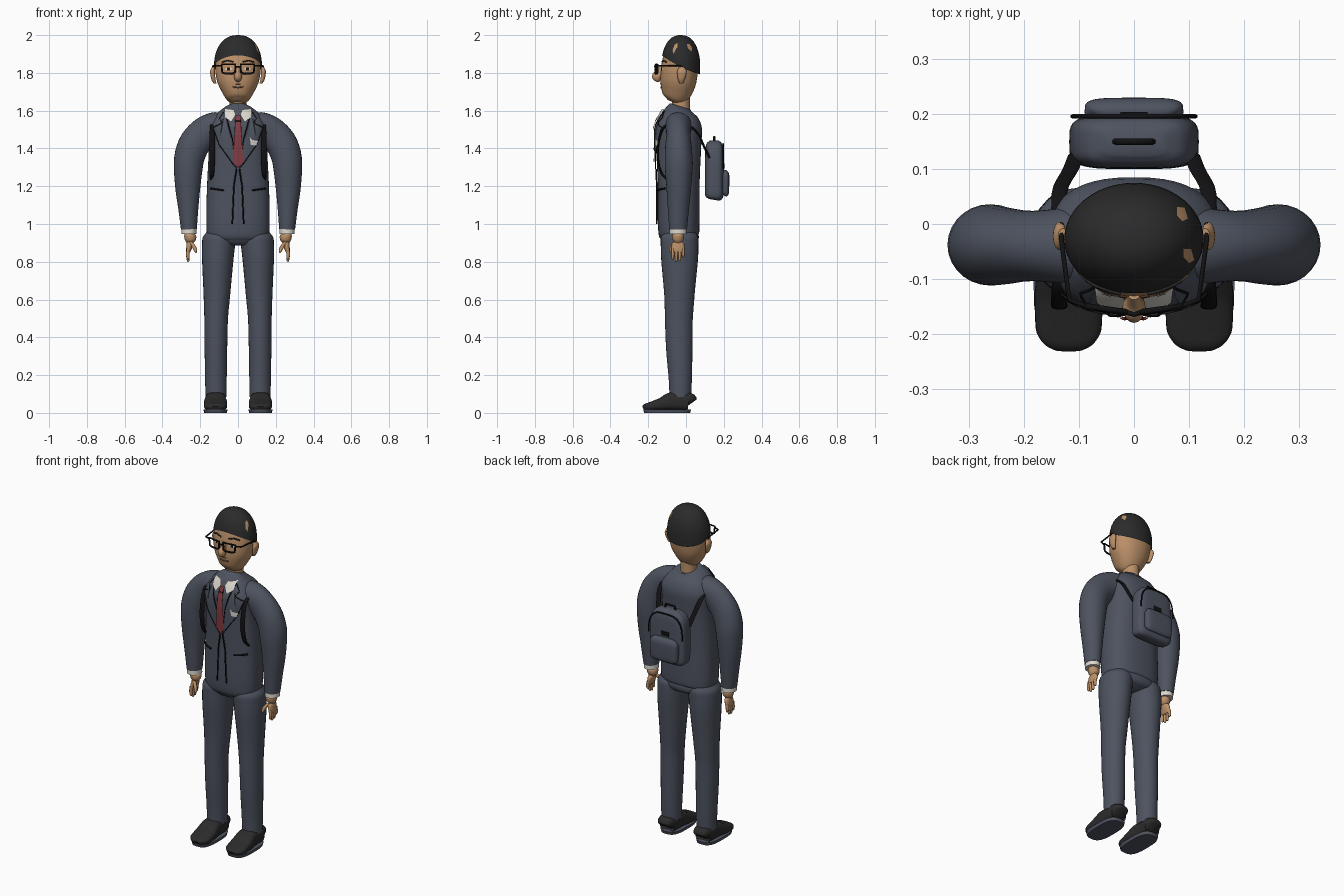
import bpy, bmesh, math
from mathutils import Vector
from mathutils.bvhtree import BVHTree

if "Cube" in bpy.data.objects:
    bpy.data.objects.remove(bpy.data.objects["Cube"])

X, Y = Vector((1, 0, 0)), Vector((0, 1, 0))
BACKWARD, DOWN = Vector((0, 1, 0)), Vector((0, 0, -1))


def material(name, *rgb):
    m = bpy.data.materials.new(name)
    m.use_nodes = True
    m.diffuse_color = (*rgb, 1)
    node = m.node_tree.nodes["Principled BSDF"]
    node.inputs["Base Color"].default_value = (*rgb, 1)
    node.inputs["Roughness"].default_value = 0.8
    return m


SUIT = material("slate suit", .075, .086, .115)
SKIN = material("tan skin", .5, .28, .14)
HAIR = material("charcoal", .024, .024, .024)
LINE = material("black trim", .006, .006, .007)
WHITE = material("off white cloth", .72, .69, .62)
RED = material("dark red", .24, .045, .055)
LIPS = material("brown lips", .2, .09, .05)


def finish(name, bm, mat, angle=50):
    bmesh.ops.recalc_face_normals(bm, faces=bm.faces)
    me = bpy.data.meshes.new(name)
    bm.to_mesh(me)
    bm.free()
    ob = bpy.data.objects.new(name, me)
    bpy.context.collection.objects.link(ob)
    me.materials.append(mat)
    bpy.ops.object.select_all(action='DESELECT')
    ob.select_set(True)
    bpy.context.view_layer.objects.active = ob
    bpy.ops.object.shade_smooth_by_angle(angle=math.radians(angle))
    return ob


def resample(rows, steps):
    """Smooth in-between rows that never overshoot the given ones."""
    n = len(rows)
    d = [[b - a for a, b in zip(rows[i], rows[i + 1])] for i in range(n - 1)]
    mean = lambda a, b: 2 * a * b / (a + b) if a * b > 0 else 0
    m = [d[0]] + [[mean(a, b) for a, b in zip(d[i], d[i + 1])] for i in range(n - 2)] + [d[-1]]
    out = []
    for i in range(n - 1):
        for k in range(steps):
            t = k / steps
            h = t * t * (3 - 2 * t)
            out.append([p + e * h + a * t * (1 - t) ** 2 - b * t * t * (1 - t)
                        for p, e, a, b in zip(rows[i], d[i], m[i], m[i + 1])])
    return out + [list(rows[-1])]


def loft(name, rows, mat, side=X, power=2.0, n=28, steps=4, flip=1):
    """Rows are x, y, z, radius along side, radius across; capped at both ends."""
    pts = resample([(r[0] * flip, *r[1:]) for r in rows], steps)
    bm = bmesh.new()
    rings = []
    for i, (x, y, z, ra, rb) in enumerate(pts):
        a, b = pts[max(i - 1, 0)], pts[min(i + 1, len(pts) - 1)]
        across = (Vector(b[:3]) - Vector(a[:3])).cross(side).normalized()
        ring = []
        for k in range(n):
            c, s = math.cos(math.tau * k / n), math.sin(math.tau * k / n)
            u = math.copysign(abs(c) ** (2 / power), c) * ra
            v = math.copysign(abs(s) ** (2 / power), s) * rb
            ring.append(bm.verts.new(Vector((x, y, z)) + side * u + across * v))
        rings.append(ring)
    for r0, r1 in zip(rings, rings[1:]):
        for k in range(n):
            bm.faces.new((r0[k], r0[k - 1], r1[k - 1], r1[k]))
    bm.faces.new(rings[0])
    bm.faces.new(rings[-1])
    return finish(name, bm, mat)


def tower(name, rows, mat, **kw):
    """Upright loft; rows are z, half width, front y, back y."""
    return loft(name, [(0, (f + b) / 2, z, w, (b - f) / 2) for z, w, f, b in rows], mat, **kw)


def tree(ob):
    return BVHTree.FromPolygons([v.co for v in ob.data.vertices],
                                [p.vertices for p in ob.data.polygons])


def onto(surface, p, way, lift):
    hit = surface.ray_cast(p - way * 2, way)[0] or surface.find_nearest(p)[0]
    return hit - way * lift


def tube(name, pts, r, mat=LINE, closed=False):
    cu = bpy.data.curves.new(name, 'CURVE')
    cu.dimensions = '3D'
    cu.bevel_depth, cu.bevel_resolution, cu.use_fill_caps = r, 1, True
    sp = cu.splines.new('POLY')
    sp.points.add(len(pts) - 1)
    for q, p in zip(sp.points, pts):
        q.co = (*p, 1)
    sp.use_cyclic_u = closed
    cu.materials.append(mat)
    ob = bpy.data.objects.new(name, cu)
    bpy.context.collection.objects.link(ob)


def plate(name, flat, mat, surface, flip=1, lift=.005, way=BACKWARD):
    """Thin patch laid on a surface; flat points are x,z or x,y."""
    bm = bmesh.new()
    up = way == DOWN
    bm.faces.new([bm.verts.new((x * flip, w if up else 0, 1.9 if up else w)) for x, w in flat])
    bmesh.ops.triangulate(bm, faces=bm.faces)
    bmesh.ops.subdivide_edges(bm, edges=bm.edges, cuts=3, use_grid_fill=True)
    for v in bm.verts:
        v.co = onto(surface, v.co.copy(), way, lift)
    finish(name, bm, mat)


def seam(name, flat, surface, flip=1, r=.003, mat=LINE, lift=.006):
    pts = []
    for (x, z), (p, q) in zip(flat, flat[1:]):
        pts += [onto(surface, Vector(((x + (p - x) * k / 6) * flip, 0, z + (q - z) * k / 6)),
                     BACKWARD, lift) for k in range(7)]
    tube(name, pts, r, mat)


# Body
torso = tower("jacket_body", [
    (.925, .155, -.13, .06), (.95, .165, -.145, .07), (1.05, .168, -.15, .072), (1.2, .164, -.15, .072),
    (1.4, .155, -.158, .08), (1.5, .16, -.16, .085), (1.57, .125, -.135, .06),
    (1.605, .085, -.105, .038), (1.622, .052, -.085, .028)], SUIT, power=2.5, n=48)
tower("trouser_hips", [(.885, .04, -.09, .02), (.9, .11, -.12, .05), (.93, .16, -.135, .068),
                       (.96, .16, -.13, .06)], SUIT, power=2.3)
tower("neck", [(1.58, .046, -.075, .02), (1.72, .044, -.075, .02)], SKIN)

# Head and hair
head = tower("head", [
    (1.645, .03, -.10, -.04), (1.66, .058, -.122, -.005), (1.70, .085, -.133, .03),
    (1.76, .112, -.136, .055), (1.82, .12, -.132, .064), (1.88, .117, -.122, .062),
    (1.94, .088, -.095, .038), (1.985, .035, -.05, 0)], SKIN, power=2.15, n=40)
bm = bmesh.new()
layers, around = 14, 48
grid = []
for k in range(around):
    a = math.tau * k / around
    s = math.sin(a)
    end = math.acos(-.05 - .315 * s + .065 * s * s)
    col = []
    for i in range(1, layers + 1):
        t = end * i / layers
        r = math.sin(min(t, math.pi / 2)) ** .85
        col.append(bm.verts.new((.127 * r * math.cos(a), -.028 + .103 * r * s, 1.84 + .16 * math.cos(t))))
    grid.append(col)
tip = bm.verts.new((0, -.028, 2.0))
for k in range(around):
    p, q = grid[k - 1], grid[k]
    bm.faces.new((tip, p[0], q[0]))
    for i in range(layers - 1):
        bm.faces.new((p[i], p[i + 1], q[i + 1], q[i]))
hair = finish("hair_cap", bm, HAIR)
for x, y in ((.088, .018), (.1, -.058)):
    plate("bare_scalp_patch", [(x - .01, y + .013), (x + .004, y + .012), (x + .01, y - .008),
                               (x, y - .013), (x - .01, y - .002)], SKIN, tree(hair), lift=.002, way=DOWN)

# Face
face = tree(head)
loft("nose", [(0, -.13, 1.835, .01, .008), (0, -.142, 1.80, .015, .02), (0, -.152, 1.782, .021, .028),
              (0, -.145, 1.768, .018, .02), (0, -.135, 1.762, .008, .008)], SKIN, n=16)
seam("mouth", [(-.028, 1.726), (0, 1.722), (.028, 1.726)], face, r=.004, mat=LIPS, lift=.001)
seam("upper_lip_shadow", [(-.014, 1.742), (.014, 1.742)], face, r=.003, mat=LIPS, lift=.001)
for s in (1, -1):
    plate("eye_white", [(.03, 1.82), (.04, 1.829), (.058, 1.829), (.07, 1.82), (.05, 1.812)],
          WHITE, face, s, .003)
    plate("pupil", [(.043, 1.828), (.057, 1.828), (.057, 1.813), (.043, 1.813)], LINE, face, s, .005)
    seam("eyebrow", [(.025, 1.858), (.055, 1.866), (.085, 1.857)], face, s, .004, HAIR, .001)
    loft("ear", [(.122, -.025, 1.745, .008, .01), (.13, -.025, 1.765, .011, .018),
                 (.135, -.022, 1.805, .013, .026), (.13, -.022, 1.83, .008, .014)], SKIN, n=14, flip=s)
    # Glasses
    tube("glasses_rim", [(s * x, y, z) for x, y, z in (
        (.014, -.16, 1.845), (.086, -.15, 1.845), (.084, -.15, 1.803), (.07, -.153, 1.797),
        (.026, -.16, 1.797), (.016, -.16, 1.805))], .0055, closed=True)
    tube("glasses_temple", [(s * x, y, z) for x, y, z in (
        (.086, -.15, 1.838), (.118, -.138, 1.838), (.132, -.03, 1.838), (.132, 0, 1.81))], .0045)
tube("glasses_bridge", [(-.015, -.16, 1.83), (0, -.165, 1.833), (.015, -.16, 1.83)], .0045)

# Limbs
for s in (1, -1):
    loft("sleeve", [(.06, -.04, 1.53, .075, .06), (.12, -.04, 1.515, .07, .078),
                    (.185, -.04, 1.475, .064, .085), (.238, -.04, 1.41, .07, .083),
                    (.262, -.038, 1.32, .074, .078), (.266, -.038, 1.2, .066, .067),
                    (.263, -.04, 1.08, .056, .053), (.26, -.042, .972, .047, .042)],
         SUIT, side=Y, flip=s)
    loft("shirt_cuff", [(.26, -.042, .98, .044, .039), (.26, -.042, .946, .045, .04)], WHITE, side=Y, flip=s)
    loft("wrist", [(.256, -.042, .955, .022, .02), (.253, -.042, .935, .032, .032),
                   (.252, -.042, .918, .03, .03), (.254, -.042, .9, .018, .018)], SKIN, flip=s, n=18)
    loft("palm", [(.254, -.042, .91, .017, .015), (.256, -.042, .89, .034, .017),
                  (.262, -.042, .86, .036, .013), (.264, -.042, .85, .03, .01)],
         SKIN, side=Y, flip=s, n=18)
    for i in range(4):
        y, low = -.07 + i * .0185, (.812, .80, .804, .822)[i]
        loft("finger", [(.263, y, .868, .008, .009), (.266, y, .84, .0085, .0095),
                        (.264, y, low + .006, .007, .007), (.263, y, low, .003, .003)],
             SKIN, side=Y, flip=s, n=10)
    loft("thumb", [(.25, -.06, .9, .012, .011), (.232, -.075, .878, .011, .01),
                   (.224, -.083, .855, .008, .008), (.223, -.084, .848, .003, .003)], SKIN, n=10, flip=s)
    loft("trouser_leg", [(.098, -.034, .955, .07, .085), (.1, -.034, .92, .089, .1),
                         (.106, -.034, .84, .085, .099), (.112, -.035, .62, .07, .08),
                         (.116, -.038, .48, .062, .073), (.117, -.036, .35, .06, .07),
                         (.117, -.03, .17, .057, .061), (.117, -.03, .085, .055, .057)], SUIT, flip=s)
    # Shoes: rows run from heel to toe as y, half width, top height
    loft("shoe", [(.119, y, (top + .012) / 2, w, (top - .012) / 2) for y, w, top in (
        (.025, .035, .085), (.014, .05, .108), (-.07, .055, .11), (-.13, .062, .08),
        (-.19, .06, .057), (-.215, .047, .047), (-.226, .028, .035))], HAIR, power=3, flip=s)
    loft("shoe_sole", [(.119, -.1, 0, .06, .122), (.119, -.1, .018, .064, .127)], SUIT, power=3, flip=s)

# Jacket front
chest = tree(torso)
for s in (1, -1):
    lapel = [(.07, 1.6), (.098, 1.56), (.085, 1.535), (.132, 1.51), (.1, 1.42), (.008, 1.292), (.03, 1.45)]
    plate("lapel", lapel, SUIT, chest, s, .009)
    seam("lapel_edge", lapel + lapel[:1], chest, s, .0025, lift=.009)
    plate("shirt_collar", [(.072, 1.612), (.022, 1.606), (.012, 1.578), (.036, 1.54), (.068, 1.565)],
          WHITE, chest, s, .014)
    seam("jacket_opening", [(.008, 1.29), (.022, 1.2), (.03, 1.0)], chest, s, .004)
    seam("jacket_pocket", [(.075, 1.178), (.145, 1.188)], chest, s, .005)
plate("tie", [(-.014, 1.575), (.014, 1.575), (.012, 1.545), (.027, 1.33), (0, 1.295), (-.027, 1.33),
              (-.012, 1.545)], RED, chest, lift=.016)
seam("tie_knot_line", [(-.013, 1.545), (.013, 1.545)], chest, r=.002, lift=.016)
plate("pocket_square", [(.062, 1.46), (.075, 1.445), (.105, 1.44), (.108, 1.415), (.068, 1.418)],
      WHITE, chest, lift=.011)

# Backpack
tower("backpack_body", [(1.128, .085, .12, .175), (1.138, .108, .106, .192), (1.165, .116, .1, .2),
                        (1.3, .118, .1, .2), (1.385, .11, .102, .198), (1.425, .088, .108, .19),
                        (1.442, .055, .125, .172)], SUIT, power=4, n=40)
tower("backpack_pocket", [(1.155, .075, .18, .215), (1.165, .088, .18, .227), (1.25, .09, .18, .23),
                          (1.268, .084, .18, .224), (1.275, .06, .18, .205)], SUIT, power=4)
tube("backpack_zip", [(.112 * math.copysign(abs(math.cos(a)) ** .6, math.cos(a)), .196,
                       1.29 + .135 * math.sin(a) ** .7)
                      for a in [math.pi * k / 24 * .9999 for k in range(25)]], .004)
tube("backpack_handle", [(-.035, .15, 1.435), (-.03, .15, 1.462), (.03, .15, 1.462), (.035, .15, 1.435)], .006)
tower("backpack_tab", [(1.295, .026, .195, .204), (1.32, .026, .195, .204)], LINE, power=6)
for s in (1, -1):
    loft("backpack_strap", [(.14, -.09, 1.225, .008, .005), (.138, -.135, 1.28, .013, .006),
                            (.136, -.15, 1.37, .015, .006), (.136, -.14, 1.46, .014, .006),
                            (.136, -.1, 1.525, .013, .006), (.138, -.02, 1.53, .013, .006),
                            (.136, .055, 1.49, .014, .006), (.115, .1, 1.4, .015, .006),
                            (.105, .125, 1.35, .015, .006)], LINE, flip=s, n=14)
